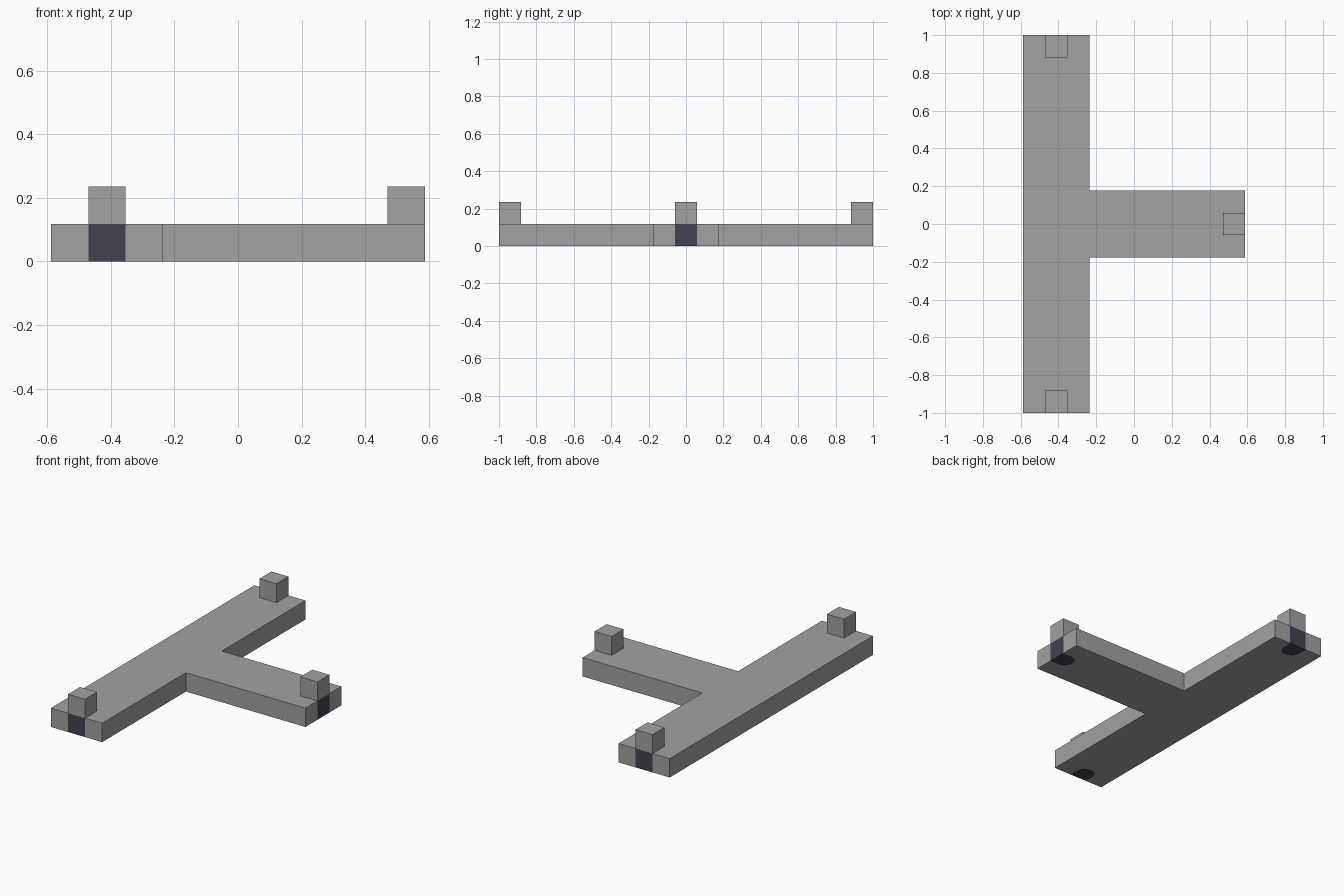
import bpy
import bmesh
from math import cos, sin, pi
from mathutils import Vector, Matrix

cube = bpy.data.objects.get("Cube")
if cube:
    bpy.data.objects.remove(cube, do_unlink=True)

U = 2 / 17          # module: everything is a multiple of this
END_X = 5 * U       # tip of the short arm
BAR_X = -3.5 * U    # centre line of the long bar


def material(name, rgb):
    m = bpy.data.materials.new(name)
    m.use_nodes = True
    m.diffuse_color = (*rgb, 1)
    m.node_tree.nodes["Principled BSDF"].inputs["Base Color"].default_value = (*rgb, 1)
    return m


grey = material("grey", (0.36, 0.36, 0.36))
dark = material("dark_slate", (0.054, 0.054, 0.078))


def prism(name, outline, z0, z1, mat):
    """Extrude a flat outline between two heights."""
    bm = bmesh.new()
    face = bm.faces.new([bm.verts.new((p.x, p.y, z0)) for p in outline])
    top = bmesh.ops.extrude_face_region(bm, geom=[face])["geom"]
    bmesh.ops.translate(bm, vec=(0, 0, z1 - z0),
                        verts=[g for g in top if isinstance(g, bmesh.types.BMVert)])
    bmesh.ops.recalc_face_normals(bm, faces=bm.faces)
    mesh = bpy.data.meshes.new(name)
    bm.to_mesh(mesh)
    bm.free()
    mesh.materials.append(mat)
    obj = bpy.data.objects.new(name, mesh)
    bpy.context.collection.objects.link(obj)
    return obj


def place(points, tip, angle):
    """Turn points that face +x outward and move them to an arm tip."""
    turn = Matrix.Rotation(angle, 2)
    return [turn @ Vector(p) + Vector(tip) for p in points]


# Round-ended contact: open at the arm tip, semicircle inside
r = U / 2
arc = [(-r - r * sin(pi * i / 16), -r * cos(pi * i / 16)) for i in range(17)]
contact = [(0, -r)] + arc + [(0, r)]
stud = [(-U, -r), (0, -r), (0, r), (-U, r)]

tips = {
    "front": ((BAR_X, -1), -pi / 2),
    "left": ((END_X, 0), 0),
    "back": ((BAR_X, 1), pi / 2),
}

# Body outline, counter-clockwise, notched at each tip for the contact
w = 1.5 * U
back_x, inner_x = BAR_X - w, BAR_X + w
outline = [Vector((back_x, -1)), *place(contact, *tips["front"]),
           Vector((inner_x, -1)), Vector((inner_x, -w)), Vector((END_X, -w)),
           *place(contact, *tips["left"]),
           Vector((END_X, w)), Vector((inner_x, w)), Vector((inner_x, 1)),
           *place(contact, *tips["back"]), Vector((back_x, 1))]
prism("t_shaped_body", outline, 0, U, grey)

# Contacts fill the notches, studs cover them on top
for side, tip in tips.items():
    prism(side + "_contact", place(contact, *tip), 0, U, dark)
    prism(side + "_stud", place(stud, *tip), U, 2 * U, grey)
